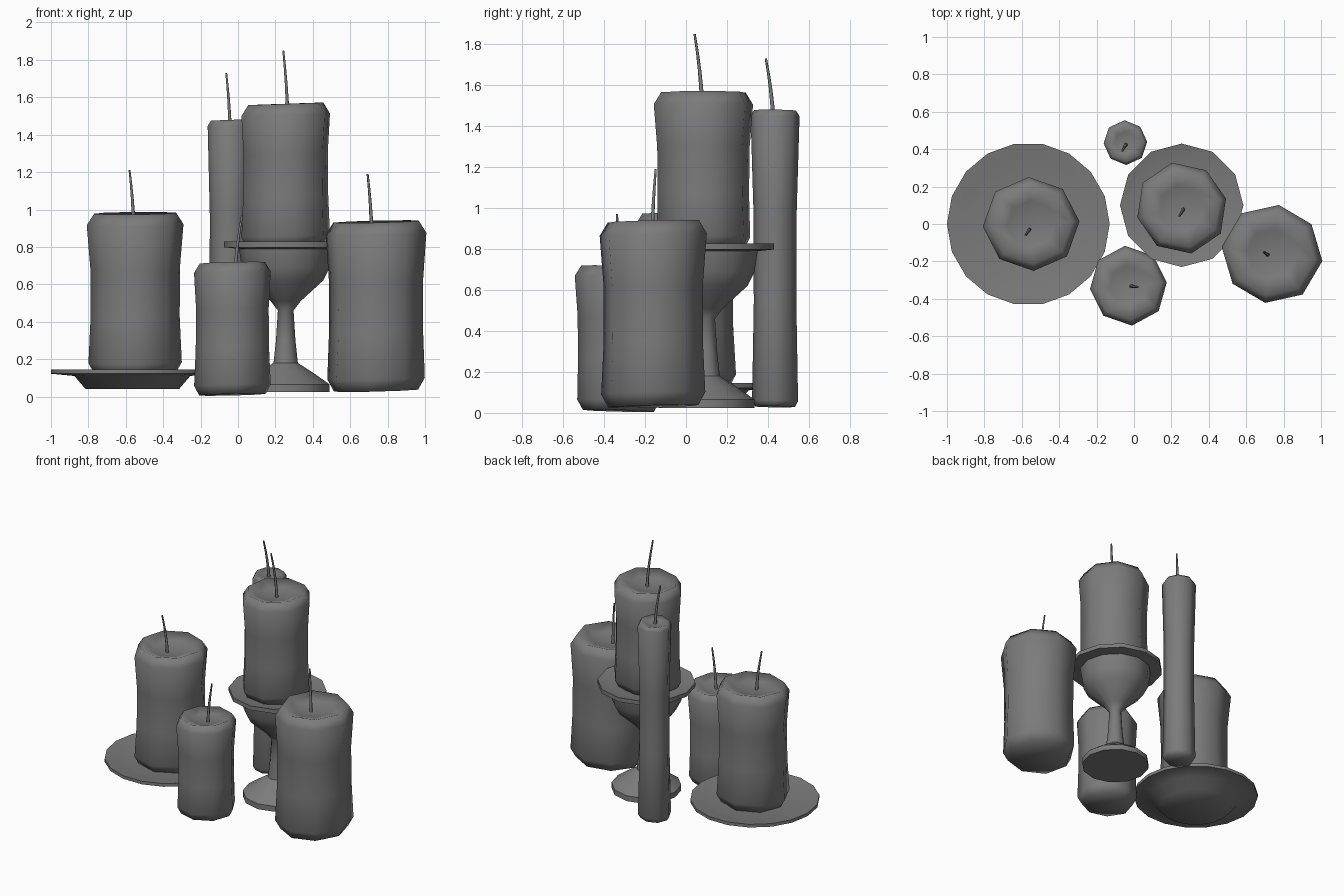
import bpy
import bmesh
from math import sin, cos, pi, radians
from mathutils import Vector

cube = bpy.data.objects.get("Cube")
if cube:
    bpy.data.objects.remove(cube, do_unlink=True)

# One grey wax colour everywhere
grey = bpy.data.materials.new("grey")
grey.use_nodes = True
color = (0.2, 0.2, 0.2, 1)
grey.diffuse_color = color
grey.node_tree.nodes["Principled BSDF"].inputs["Base Color"].default_value = color


def add_object(name, data):
    obj = bpy.data.objects.new(name, data)
    data.materials.append(grey)
    bpy.context.collection.objects.link(obj)
    return obj


def lathe(name, center, profile, sides, turn=0, warp=None, sharp=None):
    """Spin a closed (radius, height) profile; warp may bend each ring point."""
    bm = bmesh.new()
    rings = []
    for r, z in profile:
        if r == 0:
            rings.append([bm.verts.new((0, 0, z))])
            continue
        ring = []
        for i in range(sides):
            a = radians(turn) + 2 * pi * i / sides
            p = Vector((r * cos(a), r * sin(a), z))
            ring.append(bm.verts.new(warp(p, a) if warp else p))
        rings.append(ring)
    for low, high in zip(rings, rings[1:]):
        for i in range(sides):
            j = (i + 1) % sides
            if len(low) == 1:
                bm.faces.new((low[0], high[j], high[i]))
            elif len(high) == 1:
                bm.faces.new((low[i], low[j], high[0]))
            else:
                bm.faces.new((low[i], low[j], high[j], high[i]))
    bmesh.ops.recalc_face_normals(bm, faces=bm.faces)
    mesh = bpy.data.meshes.new(name)
    bm.to_mesh(mesh)
    bm.free()
    mesh.shade_smooth()
    if sharp:
        mesh.set_sharp_from_angle(angle=radians(sharp))
    obj = add_object(name, mesh)
    obj.location = (*center, 0)
    return obj


def candle(name, center, radius, bottom, top, turn, waist, phase):
    """Eight-sided half-melted candle with soft ends and a sunken top."""
    soft = 0.24 * radius
    height = top - bottom
    profile = [
        (0, bottom),
        (0.84 * radius, bottom),
        (0.97 * radius, bottom + soft),
        (waist * radius, bottom + 0.35 * height),
        (waist * radius, bottom + 0.65 * height),
        (radius, top - soft),
        (0.85 * radius, top),
        (0.5 * radius, top - 0.12 * radius),
        (0, top - 0.2 * radius),
    ]

    def warp(p, a):
        # Uneven wax: slight bulges along the body and a wavy rim
        t = (p.z - bottom) / height
        k = 1 + 0.02 * sin(2 * a + phase + 2 * t)
        return Vector((p.x * k, p.y * k, p.z + 0.03 * radius * sin(a + phase)))

    return lathe(name, center, profile, 8, turn, warp)


def wick(name, base, tip):
    """Thin tapering wick that bends over towards its tip."""
    curve = bpy.data.curves.new(name, "CURVE")
    curve.dimensions = "3D"
    curve.bevel_depth = 0.011
    curve.bevel_resolution = 1
    curve.use_fill_caps = True
    spline = curve.splines.new("POLY")
    spline.points.add(4)
    base, tip = Vector(base), Vector(tip)
    for i, point in enumerate(spline.points):
        t = i / 4
        p = base.lerp(tip, t)
        p.xy = base.xy.lerp(tip.xy, t ** 1.6)
        point.co = (*p, 1)
        point.radius = 1 - 0.5 * t
    return add_object(name, curve)


# Shallow dish under the wide candle
lathe("dish", (-0.565, 0), [
    (0, 0.04), (0.25, 0.04), (0.31, 0.11), (0.435, 0.122), (0.435, 0.145),
    (0.36, 0.135), (0.29, 0.122), (0, 0.122)], 18, sharp=50)

# Goblet-shaped stand
lathe("goblet_stand", (0.255, 0.1), [
    (0, 0.025), (0.235, 0.025), (0.235, 0.065), (0.15, 0.125), (0.065, 0.18),
    (0.052, 0.3), (0.042, 0.46), (0.08, 0.51), (0.2, 0.62), (0.235, 0.69),
    (0.25, 0.79), (0.33, 0.798), (0.33, 0.828), (0.25, 0.808), (0, 0.802)],
    12, sharp=50)

# Candles
candle("dish_candle", (-0.55, 0), 0.255, 0.12, 0.98, 3, 0.92, 0.3)
candle("stand_candle", (0.255, 0.085), 0.245, 0.8, 1.565, 12, 0.94, 1.5)
candle("small_candle", (-0.03, -0.33), 0.21, 0.01, 0.715, 5, 0.94, 2.4)
candle("right_candle", (0.738, -0.16), 0.268, 0.032, 0.935, -8, 0.93, 0.8)
candle("tall_candle", (-0.046, 0.435), 0.118, 0.03, 1.478, 2, 0.89, 1.9)

# Wicks
wick("dish_wick", (-0.558, -0.03, 0.91), (-0.58, -0.06, 1.21))
wick("stand_wick", (0.265, 0.078, 1.5), (0.242, 0.042, 1.85))
wick("small_wick", (-0.015, -0.332, 0.65), (0.022, -0.337, 0.97))
wick("right_wick", (0.715, -0.165, 0.86), (0.693, -0.148, 1.19))
wick("tall_wick", (-0.043, 0.425, 1.43), (-0.063, 0.39, 1.73))
